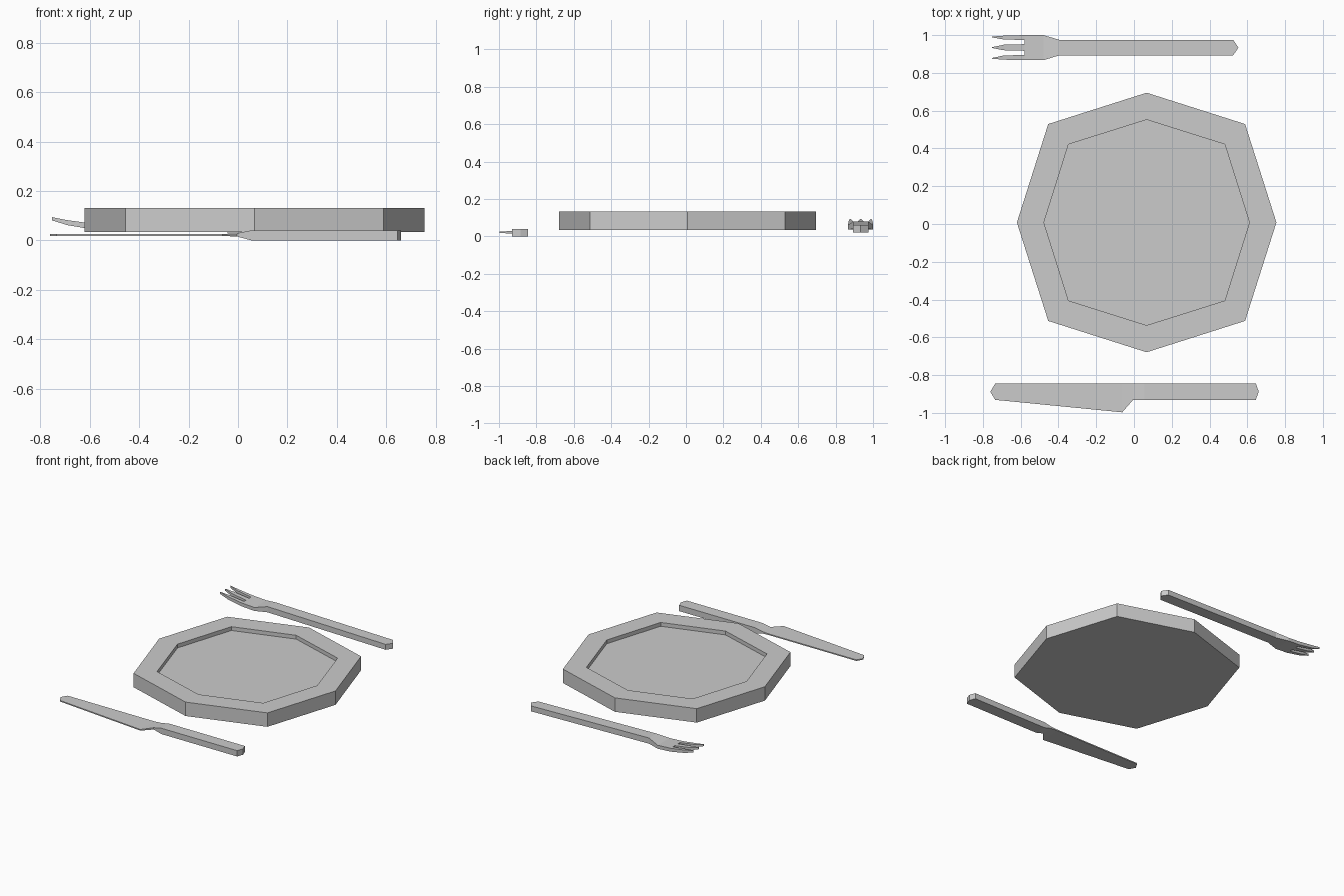
import bpy, bmesh, math

if "Cube" in bpy.data.objects:
    bpy.data.objects.remove(bpy.data.objects["Cube"])


def finish(bm, name):
    bmesh.ops.remove_doubles(bm, verts=bm.verts, dist=0.0002)
    bmesh.ops.dissolve_degenerate(bm, edges=bm.edges, dist=0.0002)
    bmesh.ops.recalc_face_normals(bm, faces=bm.faces)
    me = bpy.data.meshes.new(name)
    bm.to_mesh(me)
    bm.free()
    ob = bpy.data.objects.new(name, me)
    bpy.context.collection.objects.link(ob)
    return ob


def loft(bm, sections, cap_start=True):
    """Rectangular sections (x, y_low, y_high, z_low, z_high) joined in order."""
    rings = [[bm.verts.new((x, y, z)) for y, z in
              ((y0, z0), (y1, z0), (y1, z1), (y0, z1))]
             for x, y0, y1, z0, z1 in sections]
    for a, b in zip(rings, rings[1:]):
        for i in range(4):
            j = (i + 1) % 4
            bm.faces.new((a[i], a[j], b[j], b[i]))
    if cap_start:
        bm.faces.new(rings[0])
    bm.faces.new(rings[-1])


# Plate: eight-sided dish with a shallow vertical-walled recess
bm = bmesh.new()
cx, cy = 0.067, 0.008


def octagon(axis_r, diag_r, z):
    return [bm.verts.new((cx + r * math.cos(i * math.pi / 4),
                          cy + r * math.sin(i * math.pi / 4), z))
            for i in range(8) for r in [diag_r if i % 2 else axis_r]]


plate_rings = [octagon(0.687, 0.737, 0.034), octagon(0.687, 0.737, 0.132),
               octagon(0.544, 0.585, 0.132), octagon(0.544, 0.585, 0.105)]
for a, b in zip(plate_rings, plate_rings[1:]):
    for i in range(8):
        j = (i + 1) % 8
        bm.faces.new((a[i], a[j], b[j], b[i]))
bm.faces.new(plate_rings[0])
bm.faces.new(plate_rings[-1])
finish(bm, "plate")

# Fork: handle, neck and curved head, then three pointed tines
bm = bmesh.new()
loft(bm, [(0.553, 0.934, 0.934, 0.022, 0.060),
          (0.525, 0.893, 0.975, 0.022, 0.060),
          (-0.395, 0.893, 0.975, 0.040, 0.080),
          (-0.48, 0.867, 1.0, 0.037, 0.061),
          (-0.58, 0.867, 1.0, 0.043, 0.067)])
for y0, y1, tip in ((0.867, 0.895, 0.877), (0.917, 0.952, 0.934), (0.974, 1.0, 0.99)):
    loft(bm, [(-0.58, y0, y1, 0.043, 0.067),
              (-0.69, y0 + 0.003, y1 - 0.003, 0.062, 0.082),
              (-0.752, tip - 0.002, tip + 0.002, 0.081, 0.094)], cap_start=False)
finish(bm, "fork")

# Knife: thick handle tapering into a thin flared blade
bm = bmesh.new()
loft(bm, [(0.66, -0.888, -0.886, 0.0, 0.041),
          (0.645, -0.931, -0.845, 0.0, 0.041),
          (0.055, -0.931, -0.845, 0.0, 0.041),
          (-0.005, -0.931, -0.845, 0.016, 0.029),
          (-0.062, -0.997, -0.845, 0.018, 0.026),
          (-0.735, -0.931, -0.845, 0.018, 0.026),
          (-0.76, -0.889, -0.887, 0.018, 0.026)])
finish(bm, "knife")
